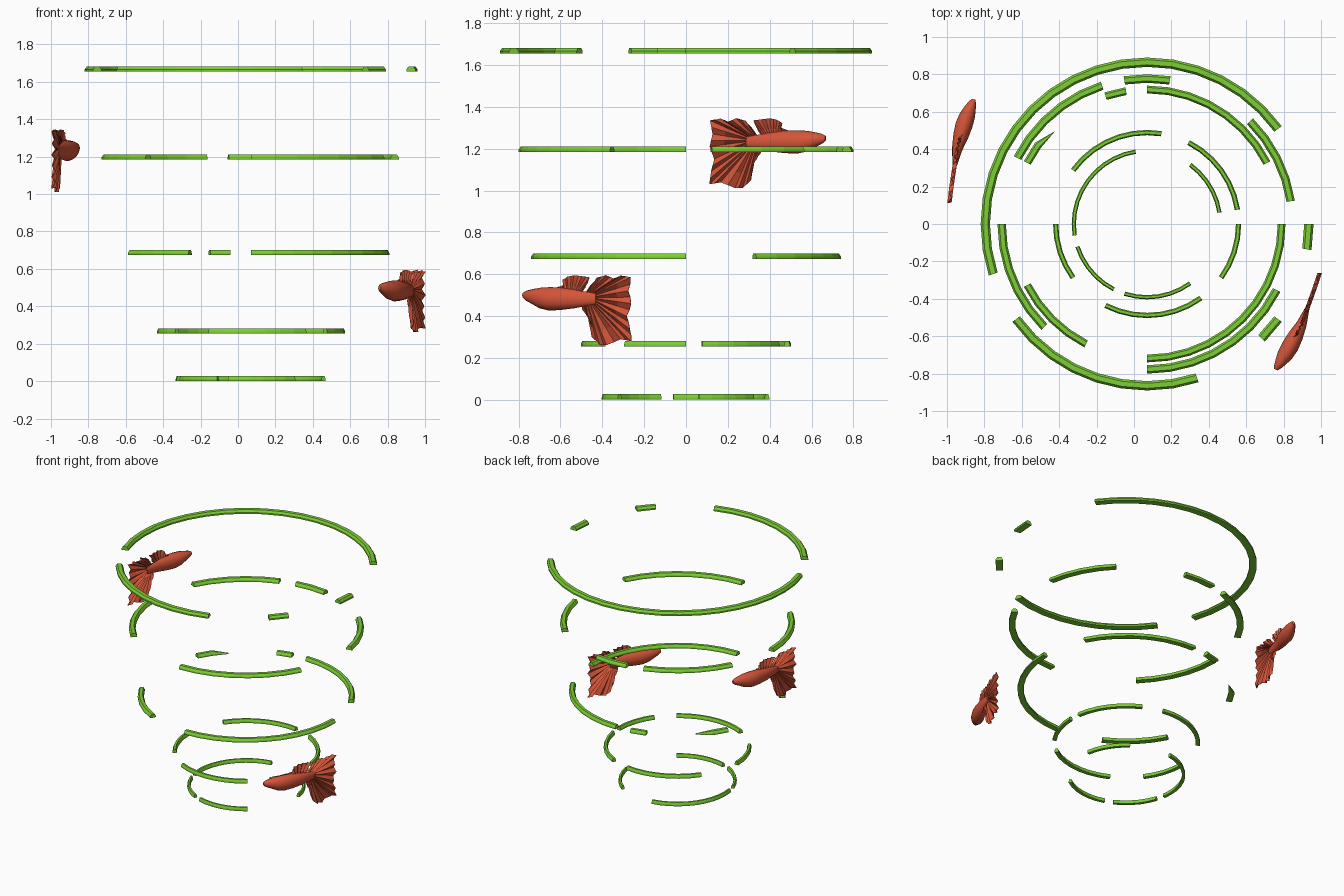
import bpy, bmesh, math
from mathutils import Matrix, Vector

if "Cube" in bpy.data.objects:
    bpy.data.objects.remove(bpy.data.objects["Cube"])


def material(name, rgb):
    m = bpy.data.materials.new(name)
    m.diffuse_color = (*rgb, 1)
    m.use_nodes = True
    m.node_tree.nodes["Principled BSDF"].inputs["Base Color"].default_value = m.diffuse_color
    return m


GREEN = material("leaf green", (0.20, 0.62, 0.035))
RED = material("coral red", (0.66, 0.09, 0.04))


def add_object(name, verts, faces, mat):
    me = bpy.data.meshes.new(name)
    me.from_pydata(verts, [], faces)
    bm = bmesh.new()
    bm.from_mesh(me)
    bmesh.ops.recalc_face_normals(bm, faces=bm.faces)
    bm.to_mesh(me)
    bm.free()
    me.materials.append(mat)
    ob = bpy.data.objects.new(name, me)
    bpy.context.collection.objects.link(ob)
    return ob


def loft(sections):
    """Vertices and faces joining closed sections, capped at both ends."""
    n = len(sections[0])
    verts = [p for s in sections for p in s]
    faces = [tuple(range(n)), tuple(range(len(verts) - n, len(verts)))]
    for r in range(len(sections) - 1):
        for i in range(n):
            j = (i + 1) % n
            faces.append((r * n + i, r * n + j, (r + 1) * n + j, (r + 1) * n + i))
    return verts, faces


# --- broken rings: flat-bottomed strips in steps of 9 degrees -------------
CX, STEP = 0.07, 9
PROFILE = [(-.5, 0), (.5, 0), (.5, .4), (.27, 1), (-.27, 1), (-.5, .4)]


def ring_arc(name, outer, z, start, end, pointed=False):
    width, height = outer * 0.056, 0.027
    mid = outer - width / 2
    count = round((end - start) / STEP)
    sections = []
    for k in range(count + 1):
        a = math.radians(start + k * STEP)
        tip = pointed and k == 0
        sec = []
        for u, v in PROFILE:
            if tip:   # shrink to a point on the inner edge
                u, v = -.5 + (u + .5) * .04, v * .3
            r = mid + u * width
            sec.append((CX + r * math.cos(a), r * math.sin(a), z + v * height))
        sections.append(sec)
    add_object(name, *loft(sections), GREEN)


# name: outer radius, bottom height, arcs in degrees
RINGS = {
    "ring_bottom": (0.403, 0.0, [(9, 54), (99, 189), (198, 243), (252, 306)]),
    "ring_low": (0.503, 0.254, [(9, 63), (81, 144), (180, 216), (243, 306), (324, 360)]),
    "ring_middle": (0.74, 0.673, [(27, 90), (99, 108), (207, 243), (270, 360)]),
    "ring_high": (0.80, 1.184, [(9, 45), (81, 99), (108, 153), (180, 225), (270, 333)]),
    "ring_top": (0.89, 1.655, [(36, 198), (216, 288), (315, 324), (351, 360)]),
}
for name, (outer, z, arcs) in RINGS.items():
    for i, (a, b) in enumerate(arcs, 1):
        ring_arc(f"{name}_arc_{i}", outer, z, a, b)
ring_arc("ring_middle_pointed_arc", 0.74, 0.673, 135, 153, pointed=True)


# --- fish -----------------------------------------------------------------
SPINE = [(.10, -.988), (.20, -.976), (.32, -.958), (.40, -.946),
         (.50, -.918), (.56, -.899), (.62, -.876), (.67, -.856)]


def spine_x(y):
    """Sideways bend of the fish along its length."""
    for (y0, x0), (y1, x1) in zip(SPINE, SPINE[1:]):
        if y <= y1:
            break
    return x0 + (x1 - x0) * (y - y0) / (y1 - y0)


# body sections: y, centre z, half height, half width
BODY = [(.29, 1.232, .026, .008), (.34, 1.232, .034, .017), (.40, 1.232, .045, .028),
        (.47, 1.233, .054, .041), (.53, 1.232, .056, .046), (.58, 1.236, .049, .042),
        (.62, 1.243, .035, .031), (.65, 1.247, .024, .020), (.667, 1.249, .012, .009)]


def body_section(y, zc, h, w, n=12):
    side = Vector((1, -.3, 0)).normalized()     # across the swimming direction
    out = []
    for i in range(n):
        a = 2 * math.pi * i / n
        p = Vector((spine_x(y), y, zc + h * math.sin(a))) + side * (w * math.cos(a))
        out.append(tuple(p))
    return out


def pick(points, t):
    """Point at fraction t along a polyline of equal steps."""
    s = t * (len(points) - 1)
    i = min(int(s), len(points) - 2)
    return Vector(points[i]).lerp(Vector(points[i + 1]), s - i)


def fin(name, base, rim, pleats, depth):
    """Pleated sheet spread from a base line out to a rim line (y, z)."""
    rows, verts, faces = 3, [], []
    for i in range(pleats + 1):
        t = i / pleats
        b, e = pick(base, t), pick(rim, t)
        for r in range(rows + 1):
            f = r / rows
            y, z = b.lerp(e, f)
            fold = depth * (1 if i % 2 else -1) * math.sin(math.pi * min(f, .6))
            verts.append((spine_x(y) + fold, y, z))
    m = rows + 1
    for i in range(pleats):
        for r in range(rows):
            a = i * m + r
            faces.append((a, a + 1, a + m + 1, a + m))
    ob = add_object(name, verts, faces, RED)
    mod = ob.modifiers.new("thickness", 'SOLIDIFY')
    mod.thickness, mod.offset = 0.004, 0
    return ob


TAIL_BASE = [(.34, 1.262), (.315, 1.25), (.31, 1.232), (.32, 1.215), (.36, 1.195)]
TAIL_RIM = [(.316, 1.295), (.285, 1.332), (.240, 1.345), (.200, 1.328), (.165, 1.343),
            (.115, 1.335), (.127, 1.27), (.113, 1.21), (.135, 1.15), (.120, 1.09),
            (.112, 1.03), (.165, 1.04), (.235, 1.012), (.270, 1.012), (.310, 1.05),
            (.315, 1.12), (.355, 1.178)]
DORSAL_BASE = [(.365, 1.262), (.40, 1.268), (.44, 1.275), (.49, 1.276)]
DORSAL_RIM = [(.345, 1.285), (.322, 1.335), (.36, 1.340), (.40, 1.345),
              (.435, 1.338), (.46, 1.322), (.452, 1.300), (.50, 1.283)]

body = add_object("upper_fish_body", *loft([body_section(*s) for s in BODY]), RED)
bpy.context.view_layer.objects.active = body
body.select_set(True)
bpy.ops.object.shade_smooth_by_angle(angle=math.radians(40))
body.select_set(False)
parts = [body,
         fin("upper_fish_tail_fin", TAIL_BASE, TAIL_RIM, 32, .010),
         fin("upper_fish_dorsal_fin", DORSAL_BASE, DORSAL_RIM, 14, .008)]

# second fish: the same one turned round and placed lower
turn = Matrix.Translation((.0475, .0433, -.75)) @ Matrix.Rotation(math.radians(168.7), 4, 'Z')
for ob in parts:
    twin = ob.copy()
    twin.name = ob.name.replace("upper", "lower")
    twin.matrix_world = turn
    bpy.context.collection.objects.link(twin)
